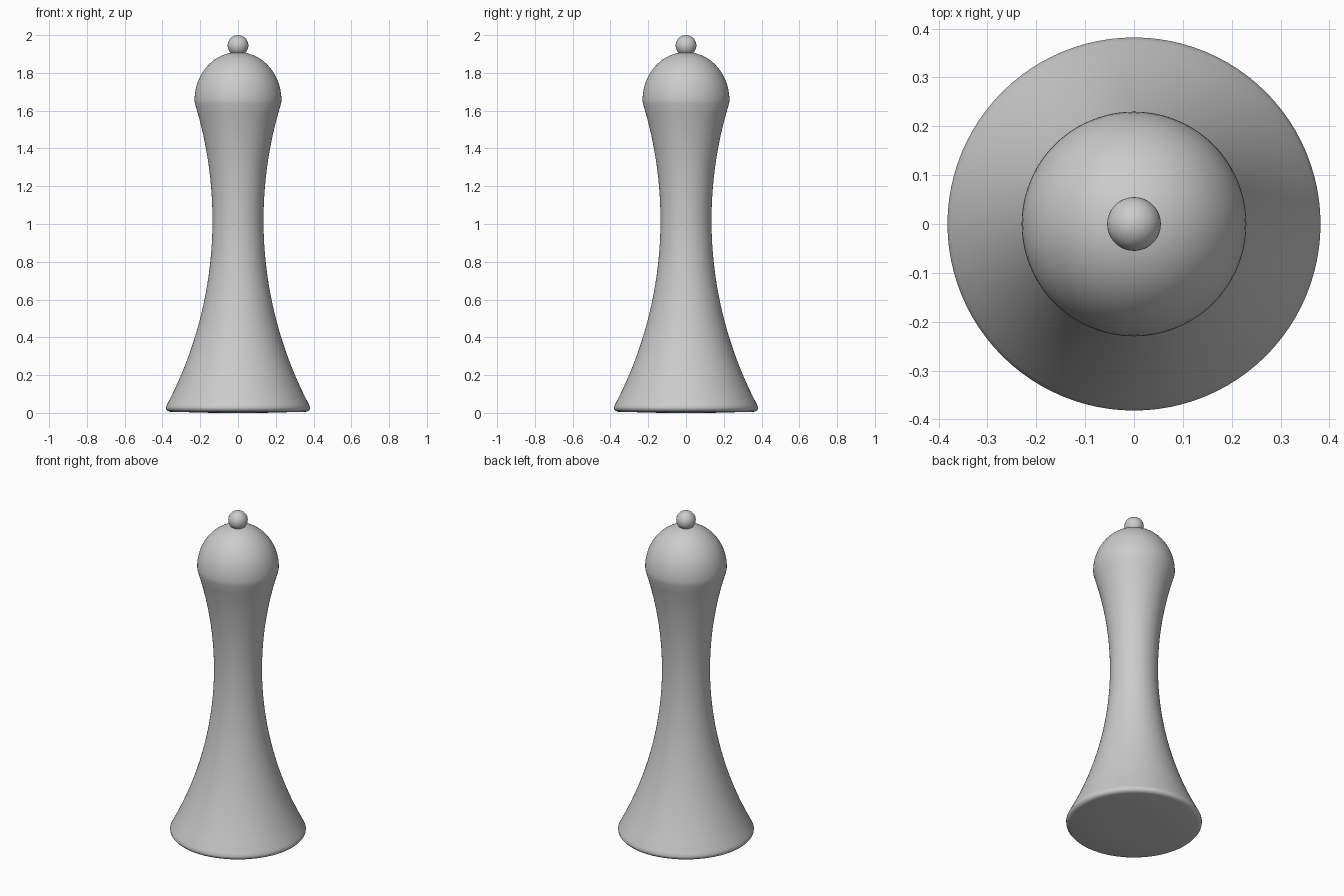
import bpy, math

cube = bpy.data.objects.get("Cube")
if cube:
    bpy.data.objects.remove(cube, do_unlink=True)

grey = bpy.data.materials.new("plain grey")
grey.use_nodes = True
colour = (0.6, 0.6, 0.6, 1)
grey.diffuse_color = colour
grey.node_tree.nodes["Principled BSDF"].inputs["Base Color"].default_value = colour


def finish(obj, name, angle):
    obj.name = name
    obj.data.materials.append(grey)
    bpy.ops.object.select_all(action='DESELECT')
    obj.select_set(True)
    bpy.context.view_layer.objects.active = obj
    bpy.ops.object.shade_smooth_by_angle(angle=math.radians(angle))


def lathe(name, profile, angle, sides=96):
    """Revolve (radius, height) points, bottom to top; ends lie on the axis."""
    verts, rings = [], []
    for r, z in profile:
        n = sides if r > 0 else 1
        rings.append([len(verts) + i % n for i in range(sides)])
        for i in range(n):
            a = 2 * math.pi * i / sides
            verts.append((r * math.cos(a), r * math.sin(a), z))
    faces = []
    for low, high in zip(rings, rings[1:]):
        for i in range(sides):
            j = (i + 1) % sides
            quad = (low[i], low[j], high[j], high[i])
            faces.append(tuple(dict.fromkeys(quad)))
    mesh = bpy.data.meshes.new(name)
    mesh.from_pydata(verts, [], faces)
    obj = bpy.data.objects.new(name, mesh)
    bpy.context.collection.objects.link(obj)
    finish(obj, name, angle)


# Body: flat foot with rounded lip, concave waist and domed head
profile = [(0, 0), (0.13, 0), (0.36, 0.006), (0.373, 0.01), (0.381, 0.02), (0.382, 0.03)]
waist_z, waist_r, sweep = 1.02, 0.135, 2.1
rim_z, rim_r, dome_height = 1.655, 0.23, 0.255
steps = 28
for i in range(steps + 1):
    z = 0.045 + (rim_z - 0.015 - 0.045) * i / steps
    r = waist_r + sweep - math.sqrt(sweep ** 2 - (z - waist_z) ** 2)
    profile.append((r, z))
for i in range(20):
    a = math.pi / 2 * i / 20
    profile.append((rim_r * math.cos(a), rim_z + dome_height * math.sin(a)))
profile.append((0, rim_z + dome_height))
lathe("body", profile, 50)

# Small ball on top of the head
bpy.ops.mesh.primitive_uv_sphere_add(segments=48, ring_count=24, radius=0.055, location=(0, 0, 1.945))
finish(bpy.context.object, "top_ball", 60)
